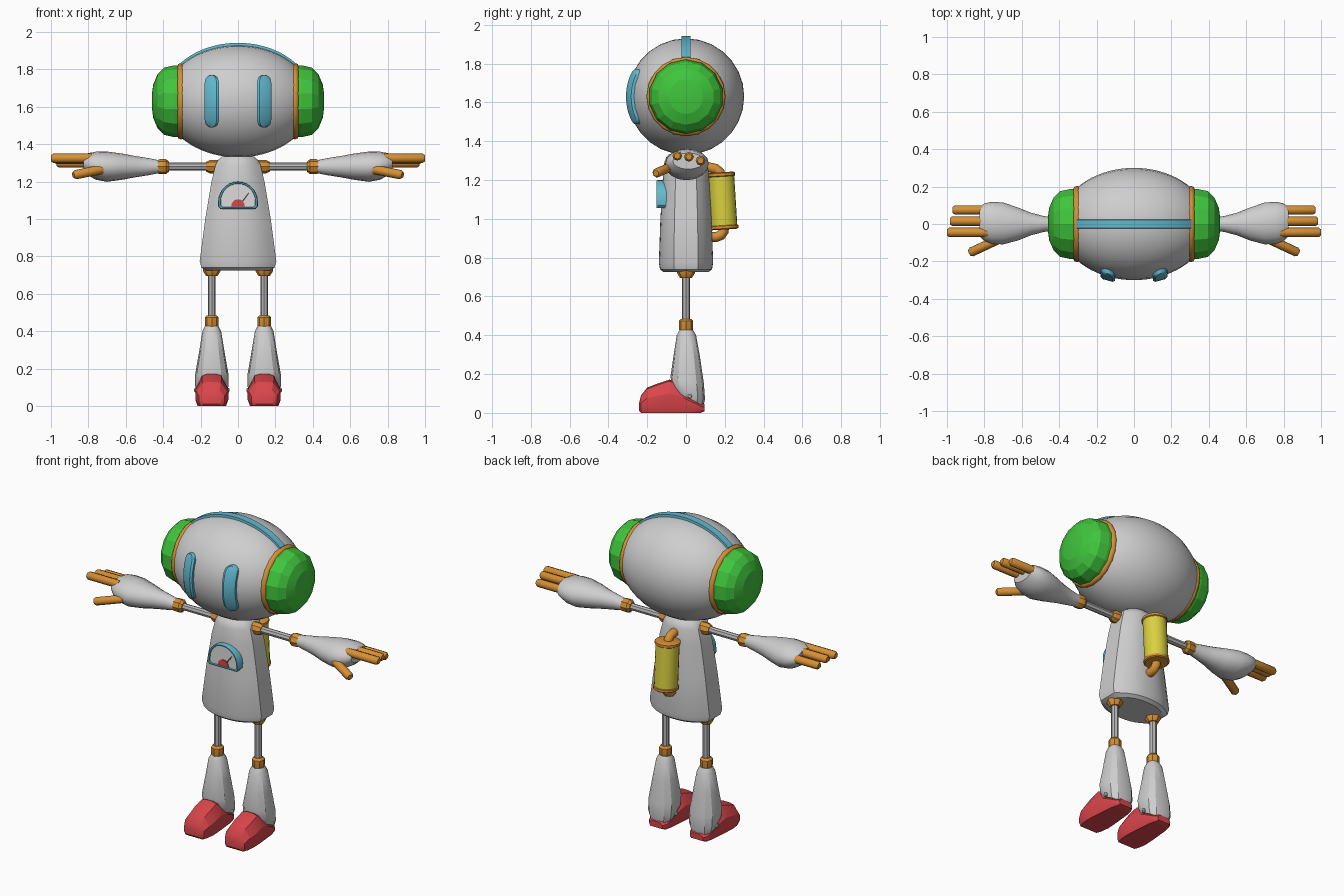
import bpy, bmesh, math
from mathutils import Vector

if "Cube" in bpy.data.objects:
    bpy.data.objects.remove(bpy.data.objects["Cube"])


def material(name, rgb):
    m = bpy.data.materials.new(name)
    m.diffuse_color = (*rgb, 1)
    m.use_nodes = True
    m.node_tree.nodes["Principled BSDF"].inputs["Base Color"].default_value = m.diffuse_color
    return m


GREY = material("light grey", (0.62, 0.62, 0.62))
STEEL = material("steel grey", (0.47, 0.47, 0.48))
GREEN = material("green", (0.05, 0.56, 0.045))
ORANGE = material("orange", (0.68, 0.28, 0.035))
BLUE = material("sky blue", (0.12, 0.48, 0.62))
YELLOW = material("yellow", (0.70, 0.63, 0.05))
RED = material("red", (0.70, 0.06, 0.07))
WHITE = material("off white", (0.72, 0.72, 0.72))
DARK = material("dark grey", (0.08, 0.08, 0.09))


def loft(name, rings, mat, angle=35, caps=True, closed=False):
    """Skin a list of equal-length point rings."""
    bm = bmesh.new()
    vs = [[bm.verts.new(p) for p in r] for r in rings]
    pairs = list(zip(vs, vs[1:])) + ([(vs[-1], vs[0])] if closed else [])
    n = len(rings[0])
    for a, b in pairs:
        for i in range(n):
            j = (i + 1) % n
            bm.faces.new((a[i], a[j], b[j], b[i]))
    if caps and not closed:
        bm.faces.new(vs[0])
        bm.faces.new(vs[-1])
    bmesh.ops.recalc_face_normals(bm, faces=bm.faces)
    me = bpy.data.meshes.new(name)
    bm.to_mesh(me)
    bm.free()
    me.materials.append(mat)
    ob = bpy.data.objects.new(name, me)
    bpy.context.collection.objects.link(ob)
    if angle:
        bpy.ops.object.select_all(action='DESELECT')
        ob.select_set(True)
        bpy.context.view_layer.objects.active = ob
        bpy.ops.object.shade_smooth_by_angle(angle=math.radians(angle))
    return ob


def tube(name, pts, radii, mat, n=12, angle=35):
    """Round section swept along a path with a radius per point."""
    pts = [Vector(p) for p in pts]
    d = (pts[-1] - pts[0]).normalized()
    ref = Vector((1, 0, 0)) if abs(d.x) < 0.6 else Vector((0, 1, 0))
    rings = []
    for i, p in enumerate(pts):
        t = (pts[min(i + 1, len(pts) - 1)] - pts[max(i - 1, 0)]).normalized()
        u = t.cross(ref).normalized()
        v = t.cross(u)
        rings.append([p + radii[i] * (u * math.cos(a) + v * math.sin(a))
                      for a in (2 * math.pi * k / n for k in range(n))])
    return loft(name, rings, mat, angle)


def along_x(name, profile, s, y, z, mat, n=12, angle=35):
    return tube(name, [(s * x, y, z) for x, r in profile], [r for x, r in profile], mat, n, angle)


def along_z(name, profile, x, y, mat, n=12):
    return tube(name, [(x, y, z) for z, r in profile], [r for z, r in profile], mat, n)


# Head: ellipsoid cut flat where the ears sit
HZ, HA, HR = 1.63, 0.40, 0.30
xs = [HA * math.sin(math.radians(a)) for a in range(-50, 51, 5)]
along_x("head", [(x, HR * math.sqrt(1 - (x / HA) ** 2)) for x in xs], 1, 0, HZ, GREY, 28, 40)

# Band over the top of the head
rings = []
for x in xs:
    z = HZ + HR * math.sqrt(1 - (x / HA) ** 2)
    rings.append([(x, -0.025, z - 0.015), (x, -0.022, z + 0.012),
                  (x, 0.022, z + 0.012), (x, 0.025, z - 0.015)])
loft("head_band", rings, BLUE)

for s in (-1, 1):
    side = "left" if s > 0 else "right"

    # Ear cups and their trim rings
    along_x("ear_" + side, [(0.28, 0.192), (0.34, 0.192), (0.395, 0.18), (0.43, 0.145),
                            (0.453, 0.09), (0.46, 0.04)], s, 0, HZ, GREEN, 14, 12)
    trim = []
    for k in range(20):
        a = 2 * math.pi * k / 20
        trim.append([(s * (0.305 + 0.02 * math.cos(b)),
                      (0.186 + 0.018 * math.sin(b)) * math.cos(a),
                      HZ + (0.186 + 0.018 * math.sin(b)) * math.sin(a))
                     for b in (math.pi * j / 4 for j in range(8))])
    loft("ear_ring_" + side, trim, ORANGE, 50, closed=True)

    # Eyes: capsule strips that follow the curve of the head
    rings = []
    for k in range(21):
        h = -0.14 * math.cos(math.pi * k / 20)
        over = max(0, abs(h) - 0.102)
        w = max(0.004, math.sqrt(max(0, 0.038 ** 2 - over ** 2)))
        ring = []
        for f, out in ((-1, -0.02), (-1, 0.014), (-0.65, 0.022), (0.65, 0.022), (1, 0.014), (1, -0.02)):
            x = s * 0.14 + f * w
            y = HR * math.sqrt(1 - (x / HA) ** 2 - (h / HR) ** 2)
            ring.append((x, -y - out, HZ + h))
        rings.append(ring)
    loft("eye_" + side, rings, BLUE)

    # Arm: shoulder joint, rod, elbow joint
    AZ = 1.28
    along_x("shoulder_" + side, [(0.10, 0.036), (0.15, 0.036), (0.17, 0.026)], s, 0, AZ, ORANGE, 8)
    along_x("arm_rod_" + side, [(0.15, 0.021), (0.40, 0.021)], s, 0, AZ, STEEL, 8)
    along_x("elbow_" + side, [(0.37, 0.028), (0.385, 0.04), (0.42, 0.04), (0.437, 0.032)],
            s, 0, AZ, ORANGE, 8)

    # Forearm swelling into the palm
    rings = []
    for x, cy, cz, ry, rz in ((.42, 0, 1.28, .034, .034), (.48, 0, 1.28, .042, .046),
                              (.55, 0, 1.28, .06, .057), (.62, 0, 1.28, .088, .070),
                              (.70, .003, 1.28, .112, .081), (.76, .006, 1.285, .112, .075),
                              (.80, .01, 1.293, .10, .060), (.825, .012, 1.298, .08, .042)):
        rings.append([(s * x, cy + ry * math.cos(a), cz + rz * math.sin(a))
                      for a in (2 * math.pi * k / 16 for k in range(16))])
    loft("forearm_" + side, rings, GREY, 45)

    # Three fingers and a thumb
    digits = [((.78, -.045, 1.325), (1.0, -.045, 1.325)), ((.78, .015, 1.32), (.985, .015, 1.32)),
              ((.78, .075, 1.30), (.97, .075, 1.30)), ((.73, -.085, 1.265), (.88, -.155, 1.235))]
    for i, (a, b) in enumerate(digits):
        a, b = Vector((s * a[0], *a[1:])), Vector((s * b[0], *b[1:]))
        r = 0.025
        tip = (b - a).normalized() * 0.012
        tube("thumb_" + side if i == 3 else f"finger_{i + 1}_{side}",
             [a, b - tip, b], [r, r, r * 0.65], ORANGE, 8, 50)

    # Leg: hip joint, rod, knee joint
    LX = s * 0.14
    along_z("hip_" + side, [(0.76, 0.046), (0.72, 0.046), (0.695, 0.03)], LX, 0, ORANGE, 8)
    along_z("leg_rod_" + side, [(0.72, 0.021), (0.46, 0.021)], LX, 0, STEEL, 8)
    along_z("knee_" + side, [(0.485, 0.026), (0.473, 0.037), (0.435, 0.037), (0.41, 0.03)],
            LX, 0, ORANGE, 8)

    # Shin guard flaring out, with a hem that slopes down to the heel
    rings = []
    for z, hw, yf, yb, slope in ((.428, .036, -.032, .036, 0), (.40, .05, -.048, .052, 0),
                                 (.29, .068, -.065, .072, 0), (.17, .089, -.08, .092, .2),
                                 (.105, .089, -.073, .098, .4), (.075, .078, -.062, .09, .52)):
        ym, hy = (yf + yb) / 2, (yb - yf) / 2
        ring = []
        for k in range(12):
            a = 2 * math.pi * k / 12
            c, d = math.cos(a), math.sin(a)
            q = hy * math.copysign(abs(d) ** 0.85, d)
            ring.append((LX + hw * math.copysign(abs(c) ** 0.85, c), ym + q, z - slope * q))
        rings.append(ring)
    loft("shin_" + side, rings, GREY, 30)

    # Ankle bolts
    for o in (-1, 1):
        along_x(f"ankle_bolt_{side}_{'outer' if o == s else 'inner'}",
                [(0.07, 0.012), (0.09, 0.012), (0.094, 0.007)], o, 0.02, 0.085, GREY, 8
                ).location.x = LX

    # Shoe
    rings = []
    for y, w, zt, zb in ((-.242, .05, .05, .012), (-.232, .068, .09, 0), (-.20, .082, .13, 0),
                         (-.15, .088, .15, 0), (-.085, .084, .172, 0), (-.03, .078, .15, 0),
                         (.04, .07, .09, 0), (.075, .06, .06, 0), (.095, .045, .045, .008)):
        h = zt - zb
        half = [(.86, 0), (1, .22), (1, .58), (.6, .95), (.25, 1)]
        ring = [(f, g) for f, g in half] + [(-f, g) for f, g in reversed(half)]
        rings.append([(LX + f * w, y, zb + g * h) for f, g in ring])
    loft("shoe_" + side, rings, RED, 25)

# Torso: bulged front and back with flat narrow sides, tapering upwards
rings = []
for z, w, d in ((.725, .17, .115), (.74, .195, .134), (.775, .205, .14), (1.0, .175, .132),
                (1.2, .142, .12), (1.29, .12, .112), (1.318, .105, .102), (1.335, .085, .085)):
    e = 0.45 * d
    arc = [(w * t, e + (d - e) * (1 - abs(t) ** 2.4)) for t in (k / 6 for k in range(-6, 7))]
    rings.append([(x, -y, z) for x, y in arc] + [(-x, y, z) for x, y in arc])
loft("torso", rings, GREY, 30)


def dome(scale, y):
    """Arched window outline with a flat base, scaled about its middle."""
    pts = [(-0.095, 1.055), (0.095, 1.055), (0.106, 1.068)]
    pts += [(0.106 * math.cos(a), 1.095 + 0.105 * math.sin(a))
            for a in (math.pi * k / 14 for k in range(15))] + [(-0.106, 1.068)]
    return [(x * scale, y, 1.12 + (z - 1.12) * scale) for x, z in pts]


# Chest gauge: rim, dial, red hub and needle
loft("gauge_rim", [dome(0.97, -0.08), dome(1, -0.145), dome(0.96, -0.152),
                   dome(0.88, -0.152), dome(0.85, -0.135)], BLUE, caps=False)
loft("gauge_dial", [dome(0.87, -0.135), dome(0.87, -0.142)], WHITE)
loft("gauge_hub", [[(0.037 * math.cos(a), y, 1.066 + 0.04 * math.sin(a))
                    for a in (math.pi * k / 8 for k in range(9))] for y in (-0.14, -0.148)], RED)
loft("gauge_needle", [[(0.012, y, 1.085), (0.018, y, 1.08), (0.060, y, 1.137), (0.055, y, 1.141)]
                      for y in (-0.14, -0.146)], DARK)

# Back tank, leaning slightly, with end rims and bent pipes
top, bottom = Vector((0, 0.180, 1.228)), Vector((0, 0.197, 0.957))
axis = (top - bottom).normalized()
tube("tank", [bottom, top], [0.068, 0.068], YELLOW, 20)
for name, p in (("tank_top_rim", top), ("tank_bottom_rim", bottom)):
    tube(name, [p - axis * v for v in (-.012, -.007, .007, .012)],
         [.062, .073, .073, .066], ORANGE, 20)
tube("tank_top_pipe", [(0, .09, 1.262), (0, .125, 1.264), (0, .155, 1.257), (0, .174, 1.24),
                       (0, .18, 1.21)], [0.026] * 5, ORANGE, 10, 50)
tube("tank_bottom_pipe", [(0, .12, .908), (0, .155, .906), (0, .18, .916), (0, .194, .935),
                          (0, .197, .97)], [0.026] * 5, ORANGE, 10, 50)
